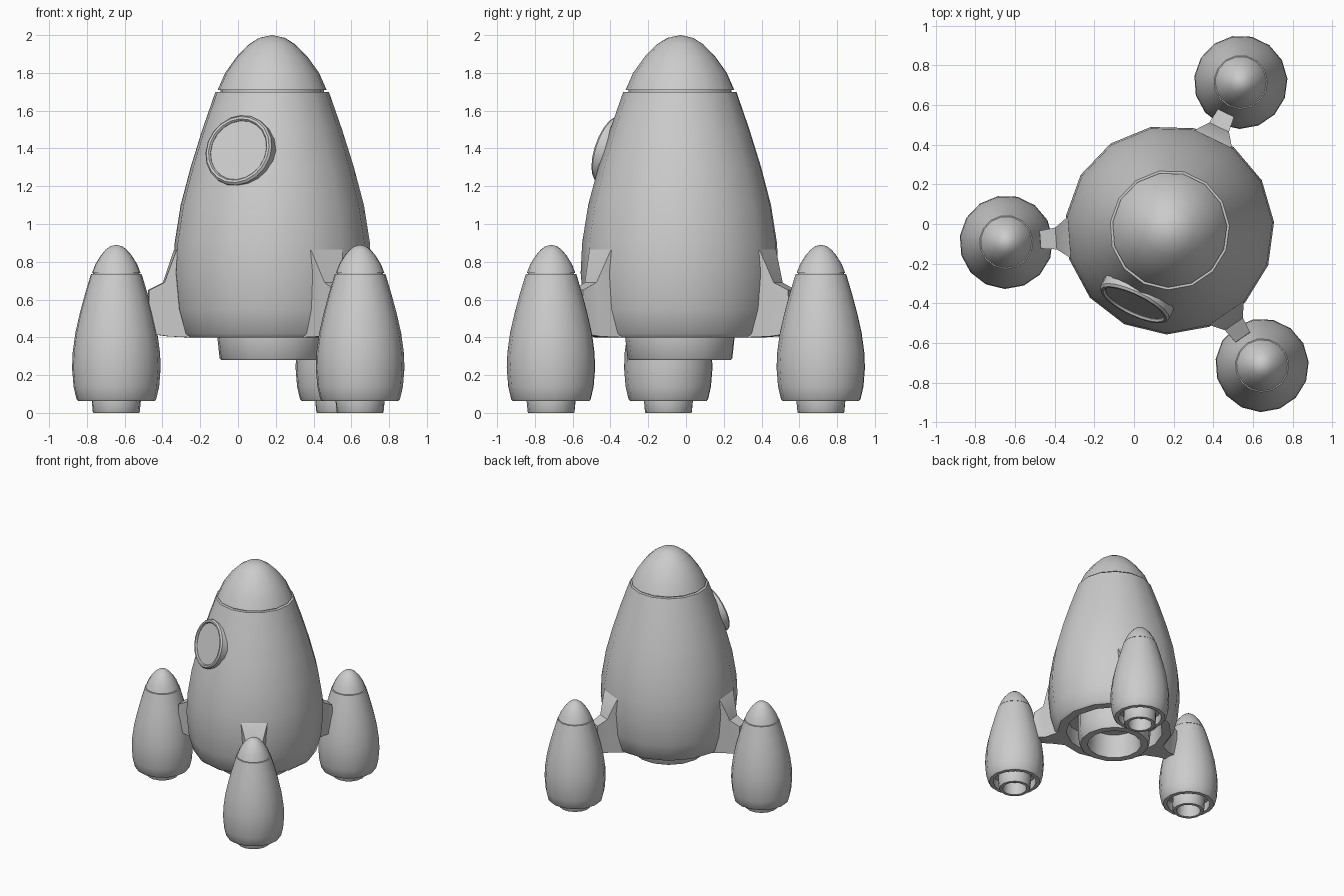
import bpy, bmesh, math
from mathutils import Vector, Matrix

if "Cube" in bpy.data.objects:
    bpy.data.objects.remove(bpy.data.objects["Cube"])

CX, CY = 0.18, -0.03           # main rocket axis
BASE = math.radians(4.3)       # angle of the first side corner
N = 15                         # sides of the rocket
BOOSTER_R = 0.827              # booster distance from the axis


def finish(name, bm, matrix=Matrix(), angle=32):
    bmesh.ops.remove_doubles(bm, verts=bm.verts, dist=1e-5)
    bmesh.ops.recalc_face_normals(bm, faces=bm.faces)
    me = bpy.data.meshes.new(name)
    bm.to_mesh(me)
    bm.free()
    ob = bpy.data.objects.new(name, me)
    bpy.context.collection.objects.link(ob)
    ob.matrix_world = matrix
    bpy.ops.object.select_all(action='DESELECT')
    ob.select_set(True)
    bpy.context.view_layer.objects.active = ob
    bpy.ops.object.shade_smooth_by_angle(angle=math.radians(angle))
    return ob


def lathe(name, profile, matrix, sides=N, phase=BASE, closed=False):
    """Revolve (radius, z) points around z."""
    bm = bmesh.new()
    rings = []
    for r, z in profile:
        if r == 0:
            rings.append([bm.verts.new((0, 0, z))] * sides)
        else:
            rings.append([bm.verts.new((r * math.cos(phase + 2 * math.pi * i / sides),
                                        r * math.sin(phase + 2 * math.pi * i / sides), z))
                          for i in range(sides)])
    pairs = list(zip(rings, rings[1:]))
    if closed:
        pairs.append((rings[-1], rings[0]))
    for a, b in pairs:
        for i in range(sides):
            j = (i + 1) % sides
            quad = list(dict.fromkeys((a[i], a[j], b[j], b[i])))
            if len(quad) > 2:
                bm.faces.new(quad)
    return finish(name, bm, matrix)


# Shared rocket profiles, reused at smaller scale for the boosters
HULL = [(0, 0.54), (0.385, 0.54), (0.385, 0.40), (0.455, 0.40), (0.475, 0.42),
        (0.51, 0.55), (0.528, 0.74), (0.52, 0.90), (0.488, 1.10), (0.435, 1.30),
        (0.372, 1.50), (0.302, 1.70), (0, 1.70)]
NOSE = [(0, 1.69), (0.275, 1.69), (0.275, 1.71), (0.29, 1.71), (0.25, 1.80), (0.185, 1.89),
        (0.125, 1.95), (0.07, 1.985), (0, 2.0)]
NOZZLE = [(0, 0.48), (0.20, 0.48), (0.215, 0.28), (0.272, 0.28), (0.28, 0.29),
          (0.292, 0.40), (0.292, 0.54)]


def rocket(prefix, matrix):
    lathe(prefix + "_hull", HULL, matrix)
    lathe(prefix + "_nose_cone", NOSE, matrix)
    lathe(prefix + "_nozzle", NOZZLE, matrix)


rocket("main", Matrix.Translation((CX, CY, 0)))

# Boosters and the struts that hold them
SECTIONS = [(0.41, 0.495, 0.40, 0.88, 0.105), (0.45, 0.515, 0.40, 0.86, 0.10),
            (0.55, 0.575, 0.405, 0.69, 0.055), (0.66, 0.655, 0.42, 0.65, 0.045)]
for k in range(3):
    a = BASE + math.pi / 3 + k * 2 * math.pi / 3
    turn = Matrix.Translation((CX, CY, 0)) @ Matrix.Rotation(a, 4, 'Z')
    pos = turn @ Vector((BOOSTER_R, 0, 0))
    rocket("booster_%d" % (k + 1),
           Matrix.Translation(pos) @ Matrix.Diagonal((0.447, 0.447, 0.5174, 1))
           @ Matrix.Translation((0, 0, -0.28)))
    bm = bmesh.new()
    loops = [[bm.verts.new(p) for p in ((r0, -w, z0), (r0, w, z0), (r1, w, z1), (r1, -w, z1))]
             for r0, r1, z0, z1, w in SECTIONS]
    for p, q in zip(loops, loops[1:]):
        for i in range(4):
            j = (i + 1) % 4
            bm.faces.new((p[i], p[j], q[j], q[i]))
    bm.faces.new(loops[0])
    bm.faces.new(loops[-1])
    finish("strut_%d" % (k + 1), bm, turn)

# Round window, tilted to follow the hull
wa = BASE + math.radians(240)
window = (Matrix.Translation((CX, CY, 0)) @ Matrix.Rotation(wa, 4, 'Z')
          @ Matrix.Translation((0.405, 0, 1.39)) @ Matrix.Rotation(math.radians(73), 4, 'Y'))
lathe("window_frame", [(0.163, -0.04), (0.163, 0.005), (0.17, 0.015), (0.183, 0.015),
                       (0.193, 0.003), (0.193, -0.05)], window, sides=20, closed=True)
lathe("window_pane", [(0, 0.002), (0.168, 0.002), (0.168, -0.04)], window, sides=20)
